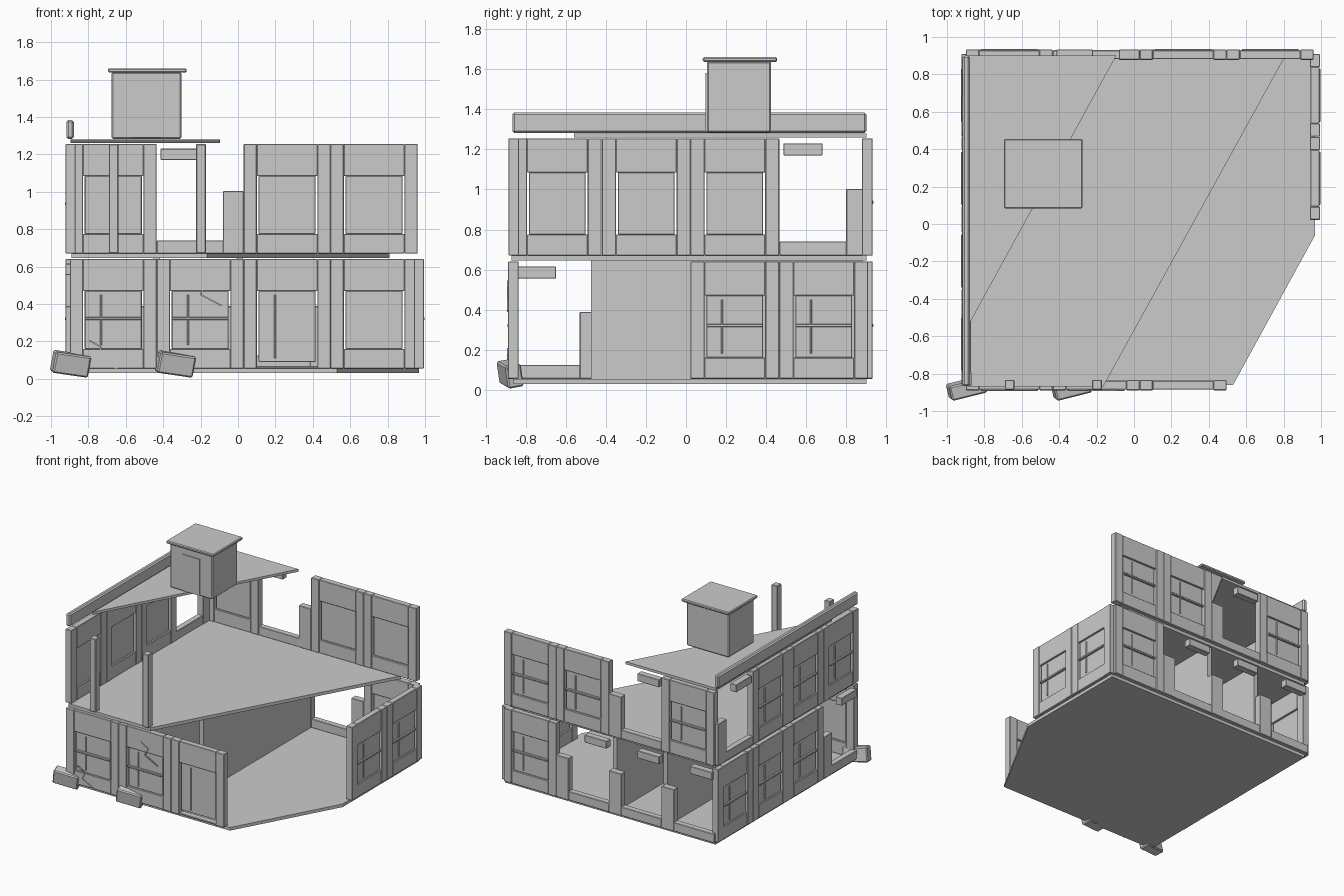
import bpy, bmesh
from math import radians, pi
from mathutils import Matrix, Vector

if "Cube" in bpy.data.objects:
    bpy.data.objects.remove(bpy.data.objects["Cube"])

stone = bpy.data.materials.new("plain_grey")
stone.use_nodes = True
stone.diffuse_color = (0.6, 0.6, 0.6, 1)
stone.node_tree.nodes["Principled BSDF"].inputs["Base Color"].default_value = (0.6, 0.6, 0.6, 1)


def finish(name, bm, bevel=0.0):
    bmesh.ops.recalc_face_normals(bm, faces=bm.faces)
    mesh = bpy.data.meshes.new(name)
    bm.to_mesh(mesh)
    bm.free()
    mesh.materials.append(stone)
    ob = bpy.data.objects.new(name, mesh)
    bpy.context.scene.collection.objects.link(ob)
    if bevel:
        mod = ob.modifiers.new("worn_edges", "BEVEL")
        mod.width = bevel
        mod.segments = 1
    return ob


def add_box(bm, x, y, z):
    """Box between the (low, high) pairs x, y and z."""
    lo, hi = Vector((x[0], y[0], z[0])), Vector((x[1], y[1], z[1]))
    m = Matrix.Translation((lo + hi) / 2) @ Matrix.Diagonal((*(hi - lo), 1))
    bmesh.ops.create_cube(bm, size=1, matrix=m)


def box(name, x, y, z, bevel=0.0):
    bm = bmesh.new()
    add_box(bm, x, y, z)
    return finish(name, bm, bevel)


def slab(name, outline, z0, z1):
    bm = bmesh.new()
    face = bm.faces.new([bm.verts.new((x, y, z0)) for x, y in outline])
    new = bmesh.ops.extrude_face_region(bm, geom=[face])["geom"]
    verts = [v for v in new if isinstance(v, bmesh.types.BMVert)]
    bmesh.ops.translate(bm, verts=verts, vec=(0, 0, z1 - z0))
    return finish(name, bm)


# Wall modules are built facing -y, then turned into place
PIER, BAND, TALL = 0.027, 0.024, 0.585


def wall_module(name, kind, half, place):
    bm = bmesh.new()
    gap = half - 0.07
    pier, band = (-PIER, PIER), (-BAND, BAND)
    if kind == "ruin":
        add_box(bm, (-half, half), band, (0, 0.07))
        add_box(bm, (-half, 0.11 - half), pier, (0, 0.333))
        add_box(bm, (half - 0.215, half - 0.02), pier, (0.5, 0.56))
    else:
        for s in (-1, 1):
            add_box(bm, sorted((s * gap, s * half)), pier, (0, TALL))
        add_box(bm, (-gap, gap), band, (0.415, TALL))
        low = 0.105
        if kind == "door":
            low = 0.035
            add_box(bm, (-gap, gap), band, (0, 0.012))
        else:
            add_box(bm, (-gap, gap), band, (0, low))
        # Pane and glazing bars
        inner = gap - 0.01
        add_box(bm, (-inner, inner), (-0.014, 0.012), (low, 0.415))
        add_box(bm, (-0.07, -0.06), (-0.022, -0.012), (low + 0.02, 0.395))
        if kind == "window":
            add_box(bm, (-inner, inner), (-0.03, -0.012), (0.258, 0.274))
    ob = finish(name, bm, 0.003)
    ob.matrix_world = place


LEVELS = {"lower": 0.055, "upper": 0.67}
X_MID = [-0.667, -0.202, 0.263, 0.728]
Y_MID = [-0.642, -0.198, 0.244, 0.688]
W, R, D = "window", "ruin", "door"
WALLS = [
    ("front", "lower", [W, W, D, None]),
    ("back", "lower", [R, R, R, W]),
    ("back", "upper", [W, R, W, W]),
    ("left", "lower", [R, W, W, W]),
    ("left", "upper", [W, W, W, R]),
    ("right", "lower", [None, None, W, W]),
]
SIDES = {"front": (0, -0.862), "back": (pi, 0.905),
         "left": (-pi / 2, -0.895), "right": (pi / 2, 0.967)}

for side, level, kinds in WALLS:
    turn, offset = SIDES[side]
    along_x = side in ("front", "back")
    for i, kind in enumerate(kinds):
        if not kind:
            continue
        pos = (X_MID[i], offset) if along_x else (offset, Y_MID[i])
        place = Matrix.Translation((*pos, LEVELS[level])) @ Matrix.Rotation(turn, 4, "Z")
        wall_module(f"{side}_{level}_{kind}_{i + 1}", kind, 0.2325 if along_x else 0.2215, place)

# Floors and broken roof
slab("ground_floor", [(-0.89, -0.86), (0.53, -0.86), (0.968, -0.06), (0.968, 0.9), (-0.89, 0.9)], 0.03, 0.055)
slab("upper_floor", [(-0.89, -0.87), (-0.165, -0.87), (0.81, 0.9), (-0.89, 0.9)], 0.645, 0.67)
slab("broken_roof", [(-0.895, -0.56), (-0.095, 0.9), (-0.895, 0.9)], 1.26, 1.28)

# Inner walls of the ground floor
for i, x in enumerate((-0.435, 0.01)):
    box(f"inner_wall_{i + 1}", (x - 0.018, x + 0.018), (-0.475, 0.88), (0.055, 0.645))

# Lone front posts and roof parapet
for i, x in enumerate((-0.665, -0.198)):
    box(f"front_post_{i + 1}", (x - 0.026, x + 0.026), (-0.887, -0.833), (0.67, 1.255), 0.004)
box("parapet", (-0.917, -0.878), (-0.867, 0.9), (1.282, 1.383), 0.01)

# Stair hut on the roof
box("stair_hut", (-0.675, -0.302), (0.105, 0.425), (1.283, 1.64), 0.008)
box("stair_hut_lid", (-0.695, -0.275), (0.083, 0.455), (1.637, 1.66), 0.006)
box("stair_hut_door", (-0.56, -0.41), (0.098, 0.107), (1.29, 1.58))

# Fallen blocks
for i, x in enumerate((-0.895, -0.335)):
    ob = box(f"fallen_block_{i + 1}", (-0.098, 0.098), (-0.04, 0.04), (-0.057, 0.057), 0.008)
    ob.location = (x, -0.878, 0.08)
    ob.rotation_euler = (radians(10), radians(8), radians(14))

# Zigzag cracks on the front
ZIGZAG = [(-0.075, 0.075), (-0.012, 0.04), (-0.037, -0.018), (0.075, -0.077)]
for i, (cx, cz) in enumerate([(-0.72, 0.13), (-0.163, 0.468)]):
    bm = bmesh.new()
    for a, b in zip(ZIGZAG, ZIGZAG[1:]):
        a, b = Vector((a[0], 0, a[1])), Vector((b[0], 0, b[1]))
        d = b - a
        m = (Matrix.Translation((a + b) / 2 + Vector((cx, -0.89, cz)))
             @ d.to_track_quat("X", "Y").to_matrix().to_4x4()
             @ Matrix.Diagonal((d.length, 0.008, 0.008, 1)))
        bmesh.ops.create_cube(bm, size=1, matrix=m)
    finish(f"crack_{i + 1}", bm)
